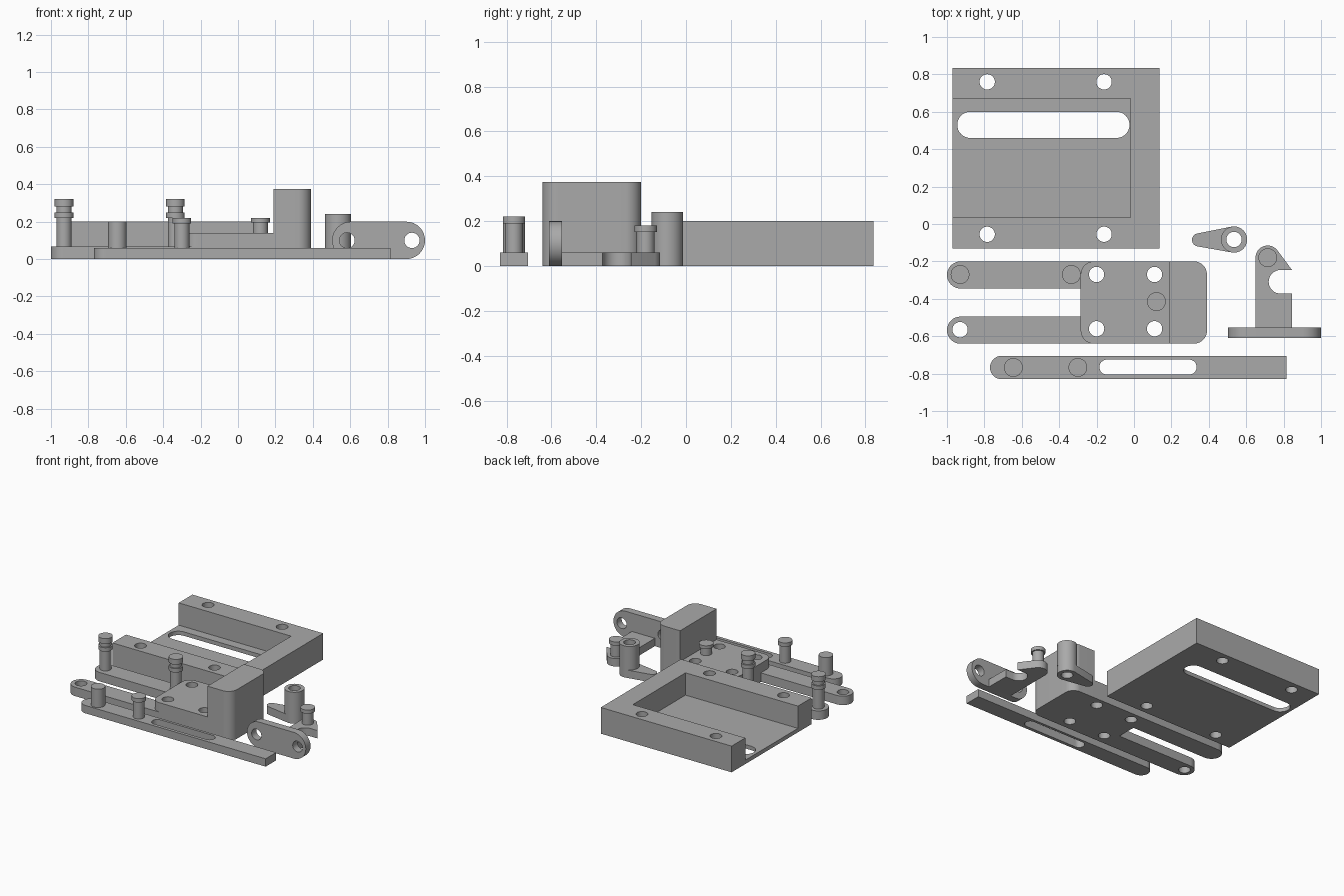
import bpy, bmesh
from math import cos, sin, radians, acos, degrees
from mathutils import Matrix

if "Cube" in bpy.data.objects:
    bpy.data.objects.remove(bpy.data.objects["Cube"], do_unlink=True)

GREY = (0.4, 0.4, 0.4, 1)
grey = bpy.data.materials.new("plain_grey")
grey.use_nodes = True
grey.diffuse_color = GREY
grey.node_tree.nodes["Principled BSDF"].inputs["Base Color"].default_value = GREY


def arc(x, y, r, start, end, steps=16):
    angles = [radians(start + (end - start) * i / steps) for i in range(steps + 1)]
    return [(x + r * cos(a), y + r * sin(a)) for a in angles]


def hole(x, y, r=0.041):
    return arc(x, y, r, 0, 360, 40)[:-1]


def box(x0, x1, y0, y1):
    return [(x0, y0), (x1, y0), (x1, y1), (x0, y1)]


def stadium(x0, x1, y0, y1):
    r, y = (y1 - y0) / 2, (y0 + y1) / 2
    return arc(x1 - r, y, r, -90, 90) + arc(x0 + r, y, r, 90, 270)


def left_round(x0, x1, y0, y1, r):
    """Outline with square right end and rounded left corners."""
    return ([(x1, y0), (x1, y1)] + arc(x0 + r, y1 - r, r, 90, 180)
            + arc(x0 + r, y0 + r, r, 180, 270))


def finish(name, bm):
    bmesh.ops.remove_doubles(bm, verts=bm.verts, dist=0.0002)
    bmesh.ops.recalc_face_normals(bm, faces=bm.faces)
    mesh = bpy.data.meshes.new(name)
    bm.to_mesh(mesh)
    bm.free()
    mesh.materials.append(grey)
    for face in mesh.polygons:
        face.use_smooth = True
        face.material_index = 0
    mesh.set_sharp_from_angle(angle=radians(30))
    obj = bpy.data.objects.new(name, mesh)
    bpy.context.collection.objects.link(obj)
    return obj


def slab(name, outline, z0, z1, holes=(), upright=False):
    """Extrude an outline with holes through it."""
    curve = bpy.data.curves.new(name + "_outline", "CURVE")
    curve.dimensions = "2D"
    curve.fill_mode = "BOTH"
    curve.extrude = (z1 - z0) / 2
    for loop in [outline, *holes]:
        spline = curve.splines.new("POLY")
        spline.points.add(len(loop) - 1)
        for point, (x, y) in zip(spline.points, loop):
            point.co = (x, y, 0, 1)
        spline.use_cyclic_u = True
    helper = bpy.data.objects.new(name + "_outline", curve)
    bpy.context.collection.objects.link(helper)
    graph = bpy.context.evaluated_depsgraph_get()
    raw = bpy.data.meshes.new_from_object(helper.evaluated_get(graph))
    bm = bmesh.new()
    bm.from_mesh(raw)
    bpy.data.objects.remove(helper, do_unlink=True)
    bpy.data.curves.remove(curve)
    bpy.data.meshes.remove(raw)
    bm.transform(Matrix.Translation((0, 0, (z0 + z1) / 2)))
    if upright:
        bm.transform(Matrix.Rotation(radians(90), 4, "X"))
    return finish(name, bm)


def pin(name, x, y, profile):
    """Turn a (radius, height) profile about a vertical axis."""
    bm = bmesh.new()
    points = [(0, profile[0][1]), *profile, (0, profile[-1][1])]
    verts = [bm.verts.new((r, 0, z)) for r, z in points]
    edges = [bm.edges.new(pair) for pair in zip(verts, verts[1:])]
    bmesh.ops.spin(bm, geom=verts + edges, cent=(0, 0, 0), axis=(0, 0, 1),
                   angle=radians(360), steps=40)
    bm.transform(Matrix.Translation((x, y, 0)))
    return finish(name, bm)


def headed(base, neck, top):
    return [(0.04, base), (0.04, neck), (0.05, neck), (0.05, top)]


# Tray: three-sided wall around a thin slotted floor
wall = [(-0.97, -0.13), (0.135, -0.13), (0.135, 0.835), (-0.97, 0.835),
        (-0.97, 0.67), (-0.02, 0.67), (-0.02, 0.035), (-0.97, 0.035)]
slab("tray_wall", wall, 0, 0.2,
     [hole(x, y) for x in (-0.785, -0.16) for y in (-0.055, 0.76)])
slab("tray_floor", box(-0.97, -0.02, 0.035, 0.67), 0, 0.03,
     [stadium(-0.945, -0.024, 0.46, 0.6)])

# Bracket: two-armed base, raised plate and tall block
plate_holes = [hole(x, y) for x in (-0.2, 0.11) for y in (-0.56, -0.27)]
r = 0.0725
fork = ([(0.19, -0.64), (0.19, -0.2)] + arc(-1 + r, -0.2 - r, r, 90, 270)
        + [(-0.285, -0.345), (-0.285, -0.495)]
        + arc(-1 + r, -0.64 + r, r, 90, 270))
slab("bracket_arms", fork, 0, 0.068, plate_holes + [hole(-0.93, -0.565)])
slab("bracket_plate", left_round(-0.285, 0.19, -0.64, -0.2, 0.07), 0.068, 0.14,
     plate_holes)
block = [(0.19, -0.64)] + arc(0.32, -0.57, 0.07, -90, 0) \
    + arc(0.32, -0.27, 0.07, 0, 90) + [(0.19, -0.2)]
slab("bracket_block", block, 0, 0.375)
pin("plate_pin", 0.12, -0.415, headed(0.14, 0.195, 0.22))
grooved = headed(0.068, 0.22, 0.25) + headed(0.25, 0.28, 0.32)
for side, x in (("outer", -0.93), ("inner", -0.335)):
    pin(side + "_arm_pin", x, -0.27, grooved)

# Slotted link bar with two pins
slab("link_bar", left_round(-0.77, 0.815, -0.83, -0.705, 0.0624), 0, 0.06,
     [stadium(-0.185, 0.335, -0.805, -0.725)])
pin("link_plain_pin", -0.645, -0.767, [(0.05, 0.06), (0.05, 0.2)])
pin("link_headed_pin", -0.3, -0.767, headed(0.06, 0.19, 0.22))

# Small lever: tapered tail and tall bored hub
hub, tail, big, small = (0.535, -0.083), (0.345, -0.085), 0.07, 0.035
a = 180 - degrees(acos((big - small) / (hub[0] - tail[0])))
slab("lever_tail", arc(*hub, big, -a, a) + arc(*tail, small, a, 360 - a), 0, 0.06,
     [hole(*hub)])
slab("lever_hub", hole(*hub, big), 0.06, 0.24, [hole(*hub)])

# Hook with a notch, a pin and an upright two-hole end plate
hook = ([(0.65, -0.56), (0.845, -0.56), (0.845, -0.372)]
        + arc(0.783, -0.309, 0.063, 270, 90) + [(0.845, -0.246)]
        + arc(0.715, -0.18, 0.065, 40, 180))
slab("hook", hook, 0, 0.06)
pin("hook_pin", 0.715, -0.18, headed(0.06, 0.152, 0.18))
slab("hook_end_plate", stadium(0.503, 1, 0, 0.2), 0.553, 0.61,
     [hole(x, 0.1) for x in (0.583, 0.93)], upright=True)
